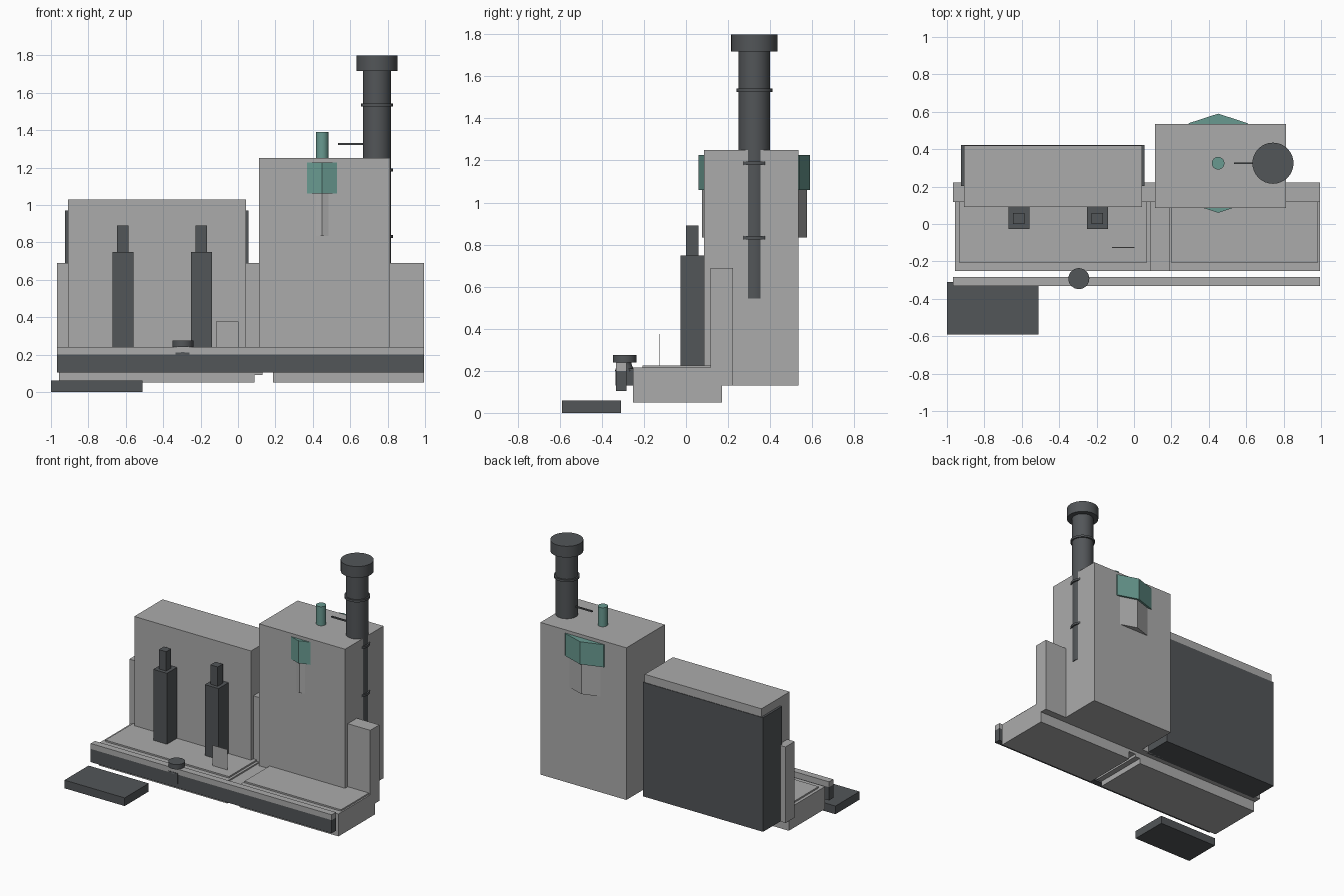
import bpy, bmesh, math

if "Cube" in bpy.data.objects:
    bpy.data.objects.remove(bpy.data.objects["Cube"])


def material(name, rgb):
    m = bpy.data.materials.new(name)
    m.diffuse_color = (*rgb, 1)
    m.use_nodes = True
    m.node_tree.nodes["Principled BSDF"].inputs["Base Color"].default_value = m.diffuse_color
    return m


LIGHT = material("light_grey", (0.41, 0.41, 0.41))
DARK = material("dark_grey", (0.085, 0.092, 0.098))
TEAL = material("teal", (0.14, 0.32, 0.28))


def finish(name, bm, mat):
    mesh = bpy.data.meshes.new(name)
    bmesh.ops.recalc_face_normals(bm, faces=bm.faces)
    bm.to_mesh(mesh)
    bm.free()
    mesh.materials.append(mat)
    ob = bpy.data.objects.new(name, mesh)
    bpy.context.collection.objects.link(ob)
    return ob


def box(name, x, y, z, mat):
    """Box from (min, max) ranges."""
    bm = bmesh.new()
    bmesh.ops.create_cube(bm, size=1)
    for v in bm.verts:
        for i, (a, b) in enumerate((x, y, z)):
            v.co[i] = a if v.co[i] < 0 else b
    return finish(name, bm, mat)


def lathe(name, center, profile, mat, sides=32, turn=0.0, smooth=True):
    """Upright turned part from (radius, height) points."""
    bm = bmesh.new()
    rings = []
    for r, z in profile:
        rings.append([bm.verts.new((center[0] + r * math.cos(turn + math.tau * i / sides),
                                    center[1] + r * math.sin(turn + math.tau * i / sides), z))
                      for i in range(sides)])
    for lo, hi in zip(rings, rings[1:]):
        for i in range(sides):
            j = (i + 1) % sides
            bm.faces.new((lo[i], lo[j], hi[j], hi[i]))
    bm.faces.new(rings[0])
    bm.faces.new(rings[-1])
    ob = finish(name, bm, mat)
    if smooth:
        bpy.context.view_layer.objects.active = ob
        ob.select_set(True)
        bpy.ops.object.shade_smooth_by_angle(angle=math.radians(35))
        ob.select_set(False)
    return ob


# Base slabs with raised tops and a sunken joint between them
box("left_base", (-0.957, 0.088), (-0.252, 0.17), (0.05, 0.215), LIGHT)
box("right_base", (0.187, 0.995), (-0.252, 0.17), (0.05, 0.215), LIGHT)
box("base_joint", (0.088, 0.13), (-0.252, 0.17), (0.09, 0.205), LIGHT)
box("base_joint_step", (0.13, 0.187), (-0.252, 0.17), (0.11, 0.205), LIGHT)
box("left_top_plate", (-0.935, 0.07), (-0.207, 0.13), (0.21, 0.226), LIGHT)
box("right_top_plate", (0.197, 0.984), (-0.207, 0.13), (0.21, 0.226), LIGHT)

# Low back wall
box("back_wall", (-0.967, 0.995), (0.117, 0.223), (0.13, 0.69), LIGHT)

# Cabinet with dark rear casing
box("cabinet", (-0.908, 0.043), (0.09, 0.419), (0.132, 1.03), LIGHT)
box("cabinet_casing", (-0.924, 0.055), (0.203, 0.423), (0.13, 0.97), DARK)

# Tower
box("tower", (0.112, 0.812), (0.086, 0.534), (0.13, 1.25), LIGHT)

# Ten-sided drum emerging from the tower front and back
drum = (0.45, 0.325)
lathe("drum_hood", drum, [(0.265, 1.06), (0.265, 1.226)], TEAL, 10, math.pi / 2, False)
lathe("drum_body", drum, [(0.25, 0.835), (0.25, 1.06)], LIGHT, 10, math.pi / 2, False)
lathe("drum_outlet", drum, [(0.034, 1.2), (0.034, 1.39)], TEAL, 16)

# Chimney sunk into the tower side, with rings and cap
stack = (0.743, 0.325)
lathe("chimney", stack, [(0.075, 0.545), (0.075, 1.73)], DARK)
lathe("chimney_cap", stack, [(0.11, 1.717), (0.11, 1.8)], DARK)
for i, z in enumerate((0.832, 1.186, 1.533)):
    lathe(f"chimney_ring_{i}", stack, [(0.086, z - 0.008), (0.086, z + 0.008)], DARK)
box("chimney_handle", (0.535, 0.69), (0.32, 0.33), (1.32, 1.33), DARK)

# Two stepped posts in front of the cabinet
for i, x in enumerate((-0.616, -0.196)):
    box(f"post_{i}", (x - 0.056, x + 0.056), (-0.026, 0.09), (0.22, 0.748), DARK)
    box(f"post_top_{i}", (x - 0.03, x + 0.03), (0.001, 0.06), (0.74, 0.89), DARK)

# Small upright card on the base
box("card", (-0.118, 0.003), (-0.127, -0.124), (0.22, 0.376), LIGHT)

# Front rail, bracket and knob
box("rail_lower", (-0.967, 0.995), (-0.332, -0.283), (0.103, 0.2), DARK)
box("rail_upper", (-0.967, 0.995), (-0.332, -0.283), (0.2, 0.24), LIGHT)
box("rail_bracket", (-0.333, -0.258), (-0.335, -0.252), (0.13, 0.21), DARK)
knob = (-0.295, -0.292)
lathe("knob_stem", knob, [(0.046, 0.2), (0.034, 0.23)], DARK)
lathe("knob", knob, [(0.056, 0.24), (0.056, 0.275)], DARK)
lathe("knob_neck", knob, [(0.034, 0.225), (0.034, 0.245)], DARK)

# Foot pedal
box("pedal", (-1.0, -0.51), (-0.59, -0.31), (0.0, 0.06), DARK)
